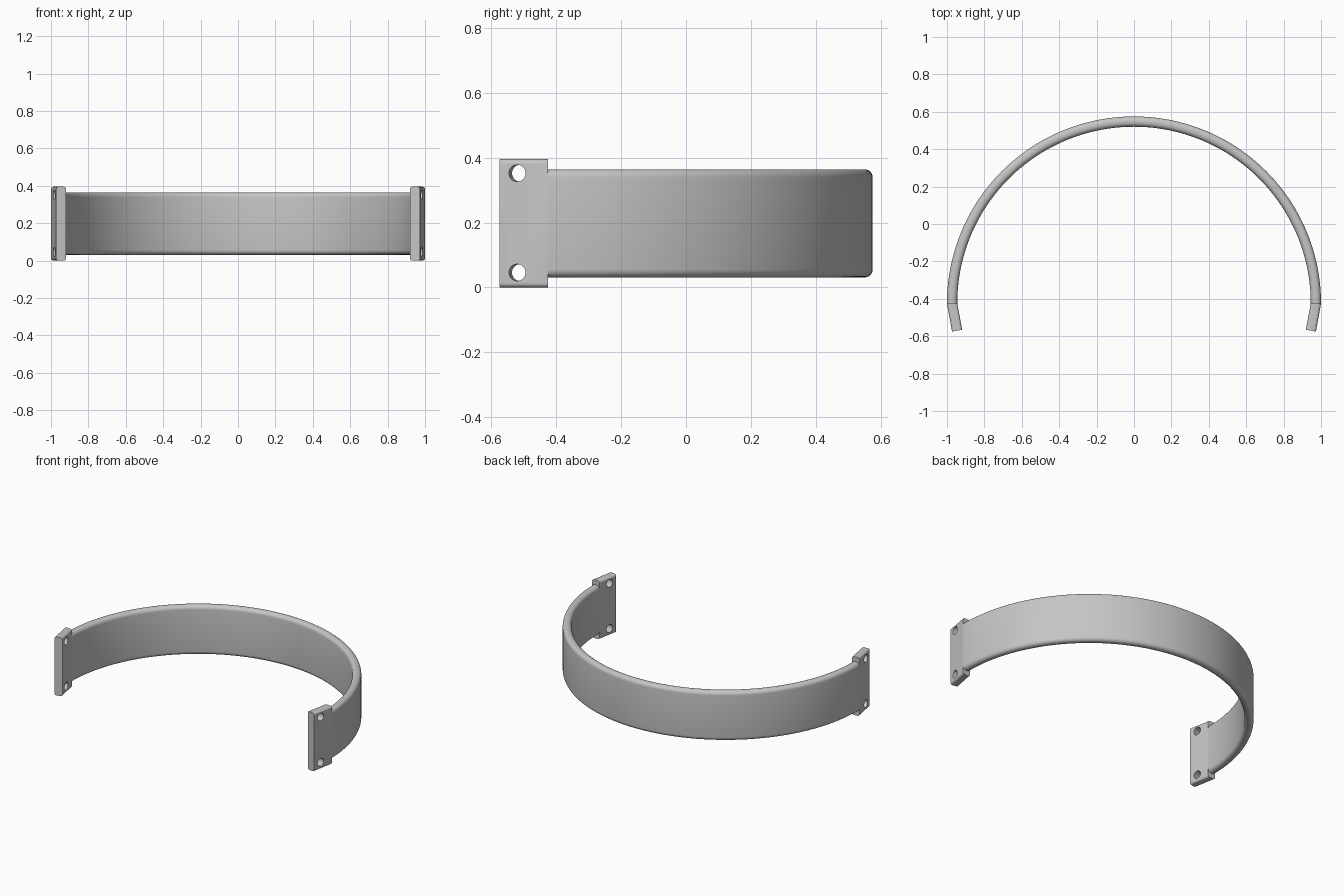
import bpy, bmesh, math
from mathutils import Vector, Matrix

if "Cube" in bpy.data.objects:
    bpy.data.objects.remove(bpy.data.objects["Cube"])

CENTRE_Y = -0.425      # centre of the arc
THICK = 0.055
INNER = 1 - THICK
TILT = math.radians(10)

grey = bpy.data.materials.new("plain grey")
grey.use_nodes = True
colour = (0.56, 0.56, 0.56, 1)
grey.diffuse_color = colour
grey.node_tree.nodes["Principled BSDF"].inputs["Base Color"].default_value = colour


def rounded_profile(width, z0, z1, r, steps=6):
    """Rounded rectangle as (across, height) pairs."""
    corners = [(width - r, z1 - r), (r, z1 - r), (r, z0 + r), (width - r, z0 + r)]
    points = []
    for i, (u, z) in enumerate(corners):
        for k in range(steps + 1):
            a = (i + k / steps) * math.pi / 2
            points.append((u + r * math.cos(a), z + r * math.sin(a)))
    return points


def make_object(name, bm):
    bmesh.ops.recalc_face_normals(bm, faces=bm.faces)
    mesh = bpy.data.meshes.new(name)
    bm.to_mesh(mesh)
    bm.free()
    mesh.materials.append(grey)
    obj = bpy.data.objects.new(name, mesh)
    bpy.context.collection.objects.link(obj)
    return obj


def sweep(name, profile, frames):
    """Loft a profile through frames given as (inner point, outward direction)."""
    bm = bmesh.new()
    rings = [[bm.verts.new(origin + across * u + Vector((0, 0, z))) for u, z in profile]
             for origin, across in frames]
    n = len(profile)
    for a, b in zip(rings, rings[1:]):
        for i in range(n):
            j = (i + 1) % n
            bm.faces.new((a[i], a[j], b[j], b[i]))
    bm.faces.new(rings[0])
    bm.faces.new(rings[-1])
    return make_object(name, bm)


def select_only(obj):
    bpy.ops.object.select_all(action='DESELECT')
    obj.select_set(True)
    bpy.context.view_layer.objects.active = obj


# Curved band
centre = Vector((0, CENTRE_Y, 0))
segments = 128
frames = []
for i in range(segments + 1):
    a = math.pi * i / segments
    outward = Vector((math.cos(a), math.sin(a), 0))
    frames.append((centre + outward * INNER, outward))
band = sweep("curved_band", rounded_profile(THICK, 0.031, 0.364, 0.025), frames)

# Mounting tabs, bent inwards
outward = Vector((math.cos(TILT), -math.sin(TILT), 0))
tip = Vector((0.9185, -0.5655, 0))
tabs = sweep("mounting_tabs", rounded_profile(THICK, 0, 0.395, 0.014),
             [(Vector((INNER, CENTRE_Y, 0)), Vector((1, 0, 0))), (tip, outward)])

# Screw holes through each tab
bm = bmesh.new()
for z in (0.046, 0.352):
    place = (Matrix.Translation((0.956, -0.515, z)) @ Matrix.Rotation(-TILT, 4, 'Z')
             @ Matrix.Rotation(math.pi / 2, 4, 'Y'))
    bmesh.ops.create_cone(bm, cap_ends=True, segments=32, radius1=0.026,
                          radius2=0.026, depth=0.2, matrix=place)
cutter = make_object("hole_cutter", bm)
cutter.hide_render = True

cut = tabs.modifiers.new("holes", 'BOOLEAN')
cut.operation = 'DIFFERENCE'
cut.solver = 'EXACT'
cut.object = cutter
mirror = tabs.modifiers.new("mirror", 'MIRROR')
mirror.use_axis[0] = True
select_only(tabs)
for name in ("holes", "mirror"):
    bpy.ops.object.modifier_apply(modifier=name)
bpy.data.objects.remove(cutter)

# Smooth rounded edges, crisp corners
for obj in (band, tabs):
    select_only(obj)
    bpy.ops.object.shade_smooth_by_angle(angle=math.radians(30))
